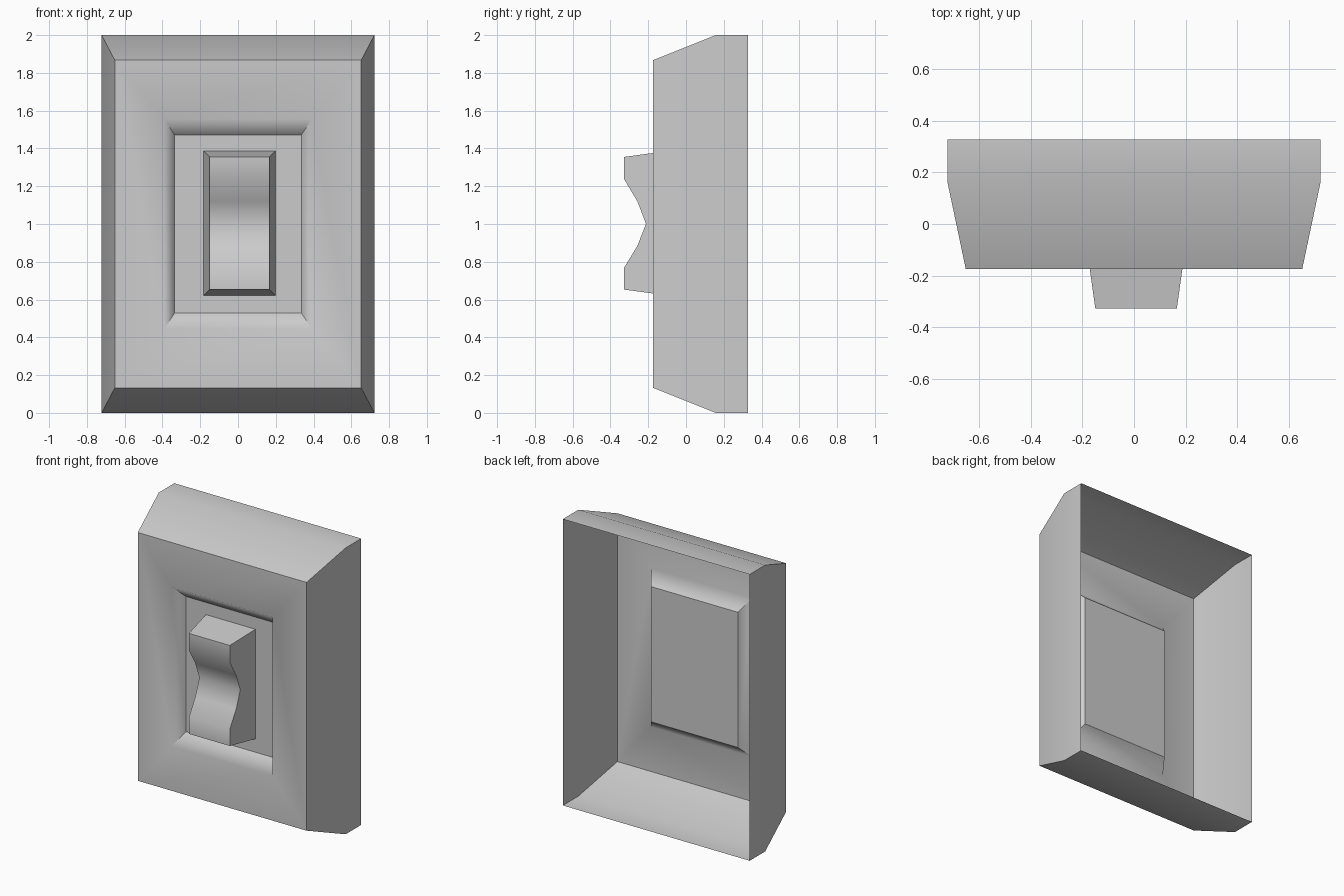
import bpy, bmesh

if "Cube" in bpy.data.objects:
    bpy.data.objects.remove(bpy.data.objects["Cube"])

FLOOR_Y = -0.092


def finish(name, bm, facing_front):
    """Orient the open surface so the given face looks to -y, then link it."""
    bmesh.ops.recalc_face_normals(bm, faces=bm.faces)
    bm.normal_update()
    if facing_front.normal.y > 0:
        bmesh.ops.reverse_faces(bm, faces=bm.faces)
    for f in bm.faces:
        f.smooth = True
    mesh = bpy.data.meshes.new(name)
    bm.to_mesh(mesh)
    bm.free()
    obj = bpy.data.objects.new(name, mesh)
    bpy.context.collection.objects.link(obj)
    return obj


def mark_sharp(verts_a, verts_b, bm):
    for a, b in zip(verts_a, verts_b):
        edge = bm.edges.get((a, b))
        if edge:
            edge.smooth = False


def bridge(bm, a, b):
    n = len(a)
    return [bm.faces.new((a[i], a[(i + 1) % n], b[(i + 1) % n], b[i])) for i in range(n)]


# Wall plate: open-backed shell of nested rectangles (half width, y, half height, sharp)
bm = bmesh.new()
rings = [
    (0.722, 0.328, 1.0, True),          # open back rim
    (0.722, 0.157, 1.0, False),         # start of the chamfer
    (0.652, -0.175, 0.867, True),       # front face border
    (0.39, -0.175, 0.555, False),       # recess lip, softly shaded
    (0.336, FLOOR_Y, 0.472, True),      # recess floor
]
loops = []
for hx, y, hz, sharp in rings:
    loops.append([bm.verts.new((sx * hx, y, 1 + sz * hz))
                  for sx, sz in ((-1, -1), (1, -1), (1, 1), (-1, 1))])
for i in range(len(loops) - 1):
    bridge(bm, loops[i], loops[i + 1])
floor = bm.faces.new(loops[-1])
for loop, ring in zip(loops, rings):
    if ring[3]:
        mark_sharp(loop, loop[1:] + loop[:1], bm)
for i in (0, 1, 3):                     # mitred corners
    mark_sharp(loops[i], loops[i + 1], bm)
finish("wall_plate", bm, floor)

# Rocker switch: tapered block with a scooped front, slightly off centre
bm = bmesh.new()
cx, cz = 0.008, 1.004
profile = [(-0.328, 0.351), (-0.328, 0.234), (-0.257, 0.115), (-0.212, -0.003),
           (-0.257, -0.119), (-0.328, -0.236), (-0.328, -0.351)]
left, right = ([bm.verts.new((cx + s * 0.158, y, cz + z)) for y, z in profile]
               for s in (-1, 1))
base = {(s, t): bm.verts.new((cx + s * 0.191, FLOOR_Y, cz + t * 0.383))
        for s in (-1, 1) for t in (-1, 1)}
front = [bm.faces.new((left[i], right[i], right[i + 1], left[i + 1]))
         for i in range(len(profile) - 1)]
bm.faces.new((left[0], base[-1, 1], base[1, 1], right[0]))
bm.faces.new((left[-1], right[-1], base[1, -1], base[-1, -1]))
for s, side in ((-1, left), (1, right)):
    bm.faces.new(side + [base[s, -1], base[s, 1]])
    mark_sharp(side, side[1:], bm)
    mark_sharp((side[0], side[-1]), (base[s, 1], base[s, -1]), bm)
mark_sharp((left[0], left[-1]), (right[0], right[-1]), bm)
finish("rocker_switch", bm, front[0])
